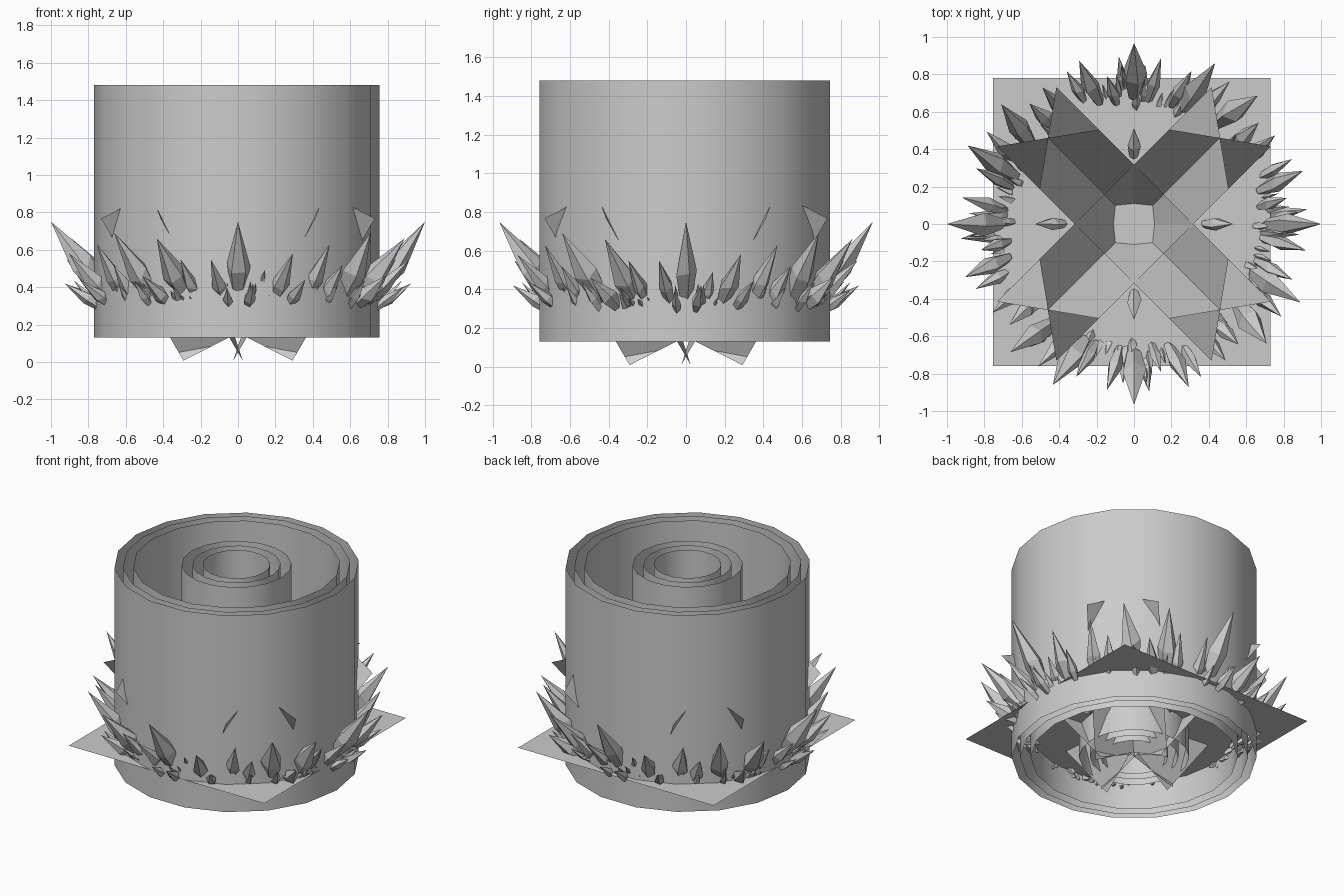
import bpy, bmesh, math, random
from mathutils import Vector, Matrix

if "Cube" in bpy.data.objects:
    bpy.data.objects.remove(bpy.data.objects["Cube"])

random.seed(7)


def finish(name, bm):
    me = bpy.data.meshes.new(name)
    bm.to_mesh(me)
    bm.free()
    ob = bpy.data.objects.new(name, me)
    bpy.context.collection.objects.link(ob)
    return ob


def tube(name, r, z0=0.13, z1=1.48, sides=18):
    bm = bmesh.new()
    rings = []
    for z in (z0, z1):
        rings.append([bm.verts.new((-0.007 + r * math.cos(2 * math.pi * i / sides),
                                    -0.007 + r * math.sin(2 * math.pi * i / sides), z))
                      for i in range(sides)])
    for i in range(sides):
        j = (i + 1) % sides
        f = bm.faces.new((rings[0][i], rings[0][j], rings[1][j], rings[1][i]))
        f.smooth = True
    return finish(name, bm)


def crystal(bm, base, tip, w, sides=5):
    """Faceted shard: narrow foot, wide waist, pointed tip."""
    axis = tip - base
    q = axis.to_track_quat('Z', 'Y')
    turn = random.uniform(0, 6.28)
    foot = bm.verts.new(base - axis * 0.03)
    top = bm.verts.new(tip)
    rings = []
    for t, s in ((0.08, 0.55), (0.45, 1.0)):
        ring = []
        for i in range(sides):
            a = turn + 2 * math.pi * i / sides
            k = w * 0.5 * s * random.uniform(0.85, 1.12)
            tt = t + random.uniform(-0.06, 0.06) * (s == 1.0)
            ring.append(bm.verts.new(base + axis * tt + q @ Vector((k * math.cos(a), k * math.sin(a), 0))))
        rings.append(ring)
    lo, hi = rings
    for i in range(sides):
        j = (i + 1) % sides
        bm.faces.new((foot, lo[j], lo[i]))
        bm.faces.new((lo[i], lo[j], hi[j], hi[i]))
        bm.faces.new((hi[i], hi[j], top))


def polar(deg, r, z):
    a = math.radians(deg)
    return Vector((r * math.cos(a), r * math.sin(a), z))


# Concentric open glow tubes
for i, r in enumerate((0.763, 0.71, 0.645)):
    tube(f"outer_tube_{i + 1}", r)
for i, r in enumerate((0.343, 0.275, 0.21)):
    tube(f"inner_tube_{i + 1}", r)

# Flat square ground sheet
bm = bmesh.new()
bm.faces.new([bm.verts.new((-0.012 + 0.743 * sx, 0.01 + 0.77 * sy, 0.32))
              for sx, sy in ((-1, -1), (1, -1), (1, 1), (-1, 1))])
finish("ground_sheet", bm)

# Crossed flat sheets leaning out along each diagonal
bm = bmesh.new()
for k in range(4):
    rot = Matrix.Rotation(k * math.pi / 2, 3, 'Z')
    low, high = Vector((0.02, 0.02, 0.145)), Vector((0.46, 0.46, 0.905))
    for off in (Vector((0.272, -0.045, -0.137)), Vector((-0.045, 0.272, -0.137))):
        bm.faces.new([bm.verts.new(rot @ p) for p in
                      (low - off, low + off, high + off, high - off)])
finish("crossed_sheets", bm)

# One quarter of the ring: base angle, base r, base z, tip angle, tip r, tip z, width
SHARDS = [
    (0, .69, .32, 0, 1.00, .75, .13), (15, .68, .30, 18, .95, .58, .10),
    (-22, .67, .30, -26, .99, .66, .13), (-38, .68, .30, -43, .97, .69, .13),
    (-17, .67, .30, -20, .90, .55, .08), (30, .66, .29, 33, .90, .63, .10),
    (8, .66, .30, 10, .83, .49, .07), (-6, .67, .29, -9, .93, .55, .08),
    (-29, .70, .28, -33, .94, .46, .09), (21, .70, .28, 23, .92, .44, .07),
    (38, .67, .29, 40, .87, .52, .09), (4, .72, .28, 5, .93, .42, .07),
]
random_small = [(random.uniform(-42, 42), random.uniform(.60, .74), random.uniform(.10, .17),
                 random.uniform(.07, .17), random.uniform(.035, .06)) for _ in range(24)]
# Shards near the middle
INNER = [(0, .36, .30, 0, .53, .46, .08), (43, .24, .31, 45, .29, .38, .05)]

ring, inner = bmesh.new(), bmesh.new()
for k in range(4):
    q = 90 * k
    for b, br, bz, t, tr, tz, w in SHARDS:
        crystal(ring, polar(b + q, br, bz), polar(t + q, tr, tz), w)
    for a, r, dr, dz, w in random_small:
        crystal(ring, polar(a + q, r, .27), polar(a * 1.05 + q, r + dr, .28 + dz), w, 4)
    for b, br, bz, t, tr, tz, w in INNER:
        crystal(inner, polar(b + q, br, bz), polar(t + q, tr, tz), w)
for name, bm in (("crystal_ring", ring), ("inner_crystals", inner)):
    bmesh.ops.scale(bm, vec=(1, 0.967, 1), verts=bm.verts)
    finish(name, bm)
